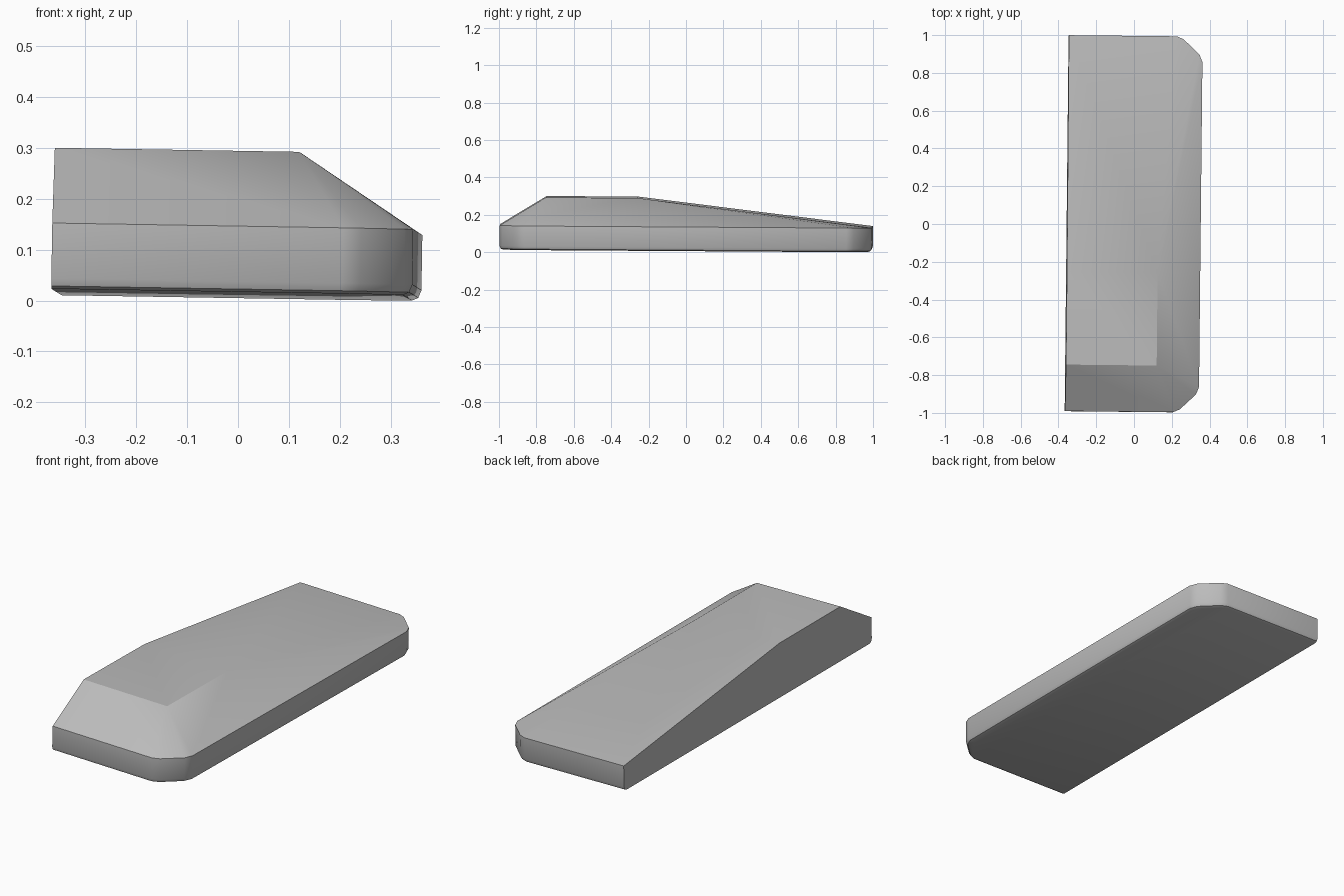
import bpy
import bmesh
from mathutils import Matrix

cube = bpy.data.objects.get("Cube")
if cube:
    bpy.data.objects.remove(cube, do_unlink=True)

# Material
grey = bpy.data.materials.new("light grey")
grey.use_nodes = True
colour = (0.5, 0.5, 0.5, 1)
grey.diffuse_color = colour
grey.node_tree.nodes["Principled BSDF"].inputs["Base Color"].default_value = colour

# Half outline with softened chamfered corners, flat on the cut side
CUT, END = -0.357, 0.995
corner = [(CUT, END), (0.215, END), (0.25, 0.98), (0.335, 0.9), (0.351, 0.86)]
outline = corner + [(x, -y) for x, y in reversed(corner)]


def ring(z, inset=0.0):
    """Outline at height z, drawn in on every side but the cut one."""
    sx = 1 - inset / 0.7
    return [(CUT + (x - CUT) * sx, y * (1 - inset), z) for x, y in outline]


# Body: rounded bottom edge, upright wall, sloped top with a flat crest
bm = bmesh.new()
points = ring(0.0125, 0.018) + ring(0.018, 0.006) + ring(0.033) + ring(0.1416)
points += [(x, y, 0.291) for x in (CUT, 0.123) for y in (-0.75, -0.26)]
for p in points:
    bm.verts.new(p)
hull = bmesh.ops.convex_hull(bm, input=bm.verts[:])
loose = {v for v in hull["geom_interior"] + hull["geom_unused"]
         if isinstance(v, bmesh.types.BMVert)}
bmesh.ops.delete(bm, geom=list(loose), context="VERTS")
bmesh.ops.dissolve_limit(bm, angle_limit=0.01, verts=bm.verts[:], edges=bm.edges[:])

# The whole body lies very slightly askew
lean = Matrix.Rotation(-0.0105, 4, "Z") @ Matrix.Rotation(0.0165, 4, "Y") @ Matrix.Rotation(-0.0065, 4, "X")
bm.transform(lean)
bm.transform(Matrix.Translation((0, 0, -min(v.co.z for v in bm.verts))))
bmesh.ops.recalc_face_normals(bm, faces=bm.faces[:])

mesh = bpy.data.meshes.new("wedge_body")
bm.to_mesh(mesh)
bm.free()
mesh.materials.append(grey)
body = bpy.data.objects.new("wedge_body", mesh)
bpy.context.collection.objects.link(body)

bpy.ops.object.select_all(action="DESELECT")
body.select_set(True)
bpy.context.view_layer.objects.active = body
bpy.ops.object.shade_smooth_by_angle(angle=0.52)
